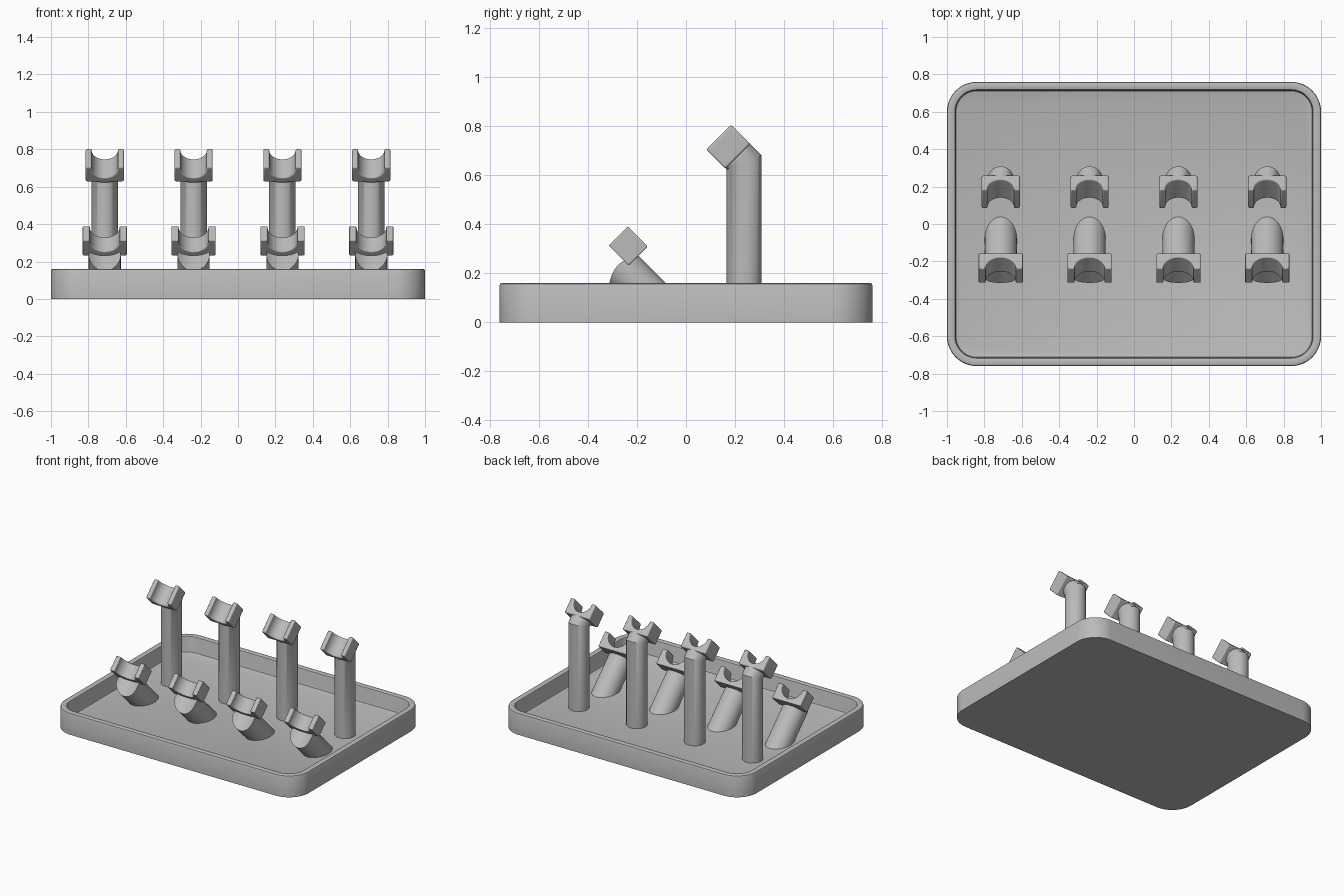
import bpy, bmesh, math
from mathutils import Matrix, Vector

cube = bpy.data.objects.get("Cube")
if cube:
    bpy.data.objects.remove(cube, do_unlink=True)

GREY = (0.5, 0.5, 0.5, 1)
mat = bpy.data.materials.new("plain grey")
mat.use_nodes = True
mat.diffuse_color = GREY
mat.node_tree.nodes["Principled BSDF"].inputs["Base Color"].default_value = GREY

ROOT2 = math.sqrt(2)
FLOOR = 0.04


def finish(name, bm, bevel=0):
    """Turn a bmesh into a named, smooth-shaded object."""
    bmesh.ops.recalc_face_normals(bm, faces=bm.faces)
    mesh = bpy.data.meshes.new(name)
    bm.to_mesh(mesh)
    bm.free()
    mesh.materials.append(mat)
    obj = bpy.data.objects.new(name, mesh)
    bpy.context.collection.objects.link(obj)
    bpy.ops.object.select_all(action='DESELECT')
    obj.select_set(True)
    bpy.context.view_layer.objects.active = obj
    bpy.ops.object.shade_smooth_by_angle(angle=math.radians(35))
    if bevel:
        mod = obj.modifiers.new("soft edges", 'BEVEL')
        mod.width = bevel
        mod.segments = 3
        mod.limit_method = 'ANGLE'
        mod.angle_limit = math.radians(40)
    return obj


def bridge(bm, lower, upper):
    n = len(lower)
    for i in range(n):
        j = (i + 1) % n
        bm.faces.new((lower[i], lower[j], upper[j], upper[i]))


def tray():
    """Rounded tray: one outline lofted up the wall, over the rim and down."""
    bm = bmesh.new()
    half_x, half_y, radius, steps = 1.0, 0.76, 0.16, 12
    profile = [(0, 0), (0, 0.15), (0.003, 0.157), (0.01, 0.16),
               (0.036, 0.16), (0.042, 0.157), (0.045, 0.15),
               (0.045, 0.05), (0.048, 0.043), (0.055, FLOOR)]
    rings = []
    for inset, z in profile:
        ring = []
        for corner, (sx, sy) in enumerate([(1, 1), (-1, 1), (-1, -1), (1, -1)]):
            for k in range(steps + 1):
                a = (corner + k / steps) * math.pi / 2
                ring.append(bm.verts.new((
                    sx * (half_x - radius) + (radius - inset) * math.cos(a),
                    sy * (half_y - radius) + (radius - inset) * math.sin(a), z)))
        rings.append(ring)
    for lower, upper in zip(rings, rings[1:]):
        bridge(bm, lower, upper)
    bm.faces.new(rings[0])
    bm.faces.new(rings[-1])
    finish("tray", bm)


def post(name, x0, radius, stations, n=48):
    """Round post lofted through stations that map (across, along) to (y, z)."""
    bm = bmesh.new()
    rings = []
    for station in stations:
        ring = []
        for i in range(n):
            a = math.tau * i / n
            x, s = radius * math.cos(a), radius * math.sin(a)
            ring.append(bm.verts.new((x0 + x, *station(x, s))))
        rings.append(ring)
    for lower, upper in zip(rings, rings[1:]):
        bridge(bm, lower, upper)
    # End caps made of strips, so a curved end stays clean
    for ring in (rings[0], rings[-1]):
        for i in range(n // 2):
            strip = dict.fromkeys((ring[i], ring[i + 1], ring[-i - 1], ring[-i]))
            bm.faces.new(list(strip))
    finish(name, bm)


def saddle(name, location, half_width, depth, length, groove, drop):
    """Block with a half-round groove, tipped forward by 45 degrees."""
    bm = bmesh.new()
    steps = 24
    outline = [(-half_width, 0), (half_width, 0), (half_width, depth), (groove, depth)]
    for k in range(steps + 1):
        a = -math.pi * k / steps
        outline.append((groove * math.cos(a), depth - drop + groove * math.sin(a)))
    outline += [(-groove, depth), (-half_width, depth)]
    face = bm.faces.new([bm.verts.new((x, -length / 2, u)) for x, u in outline])
    out = bmesh.ops.extrude_face_region(bm, geom=[face])
    moved = [v for v in out["geom"] if isinstance(v, bmesh.types.BMVert)]
    bmesh.ops.translate(bm, verts=moved, vec=(0, length, 0))
    obj = finish(name, bm, bevel=0.008)
    obj.matrix_world = (Matrix.Translation(Vector(location))
                        @ Matrix.Rotation(math.radians(45), 4, 'X'))


def tilted(q, u):
    """Coordinates along the 45 degree axes, as (y, z)."""
    return (q - u) / ROOT2, (q + u) / ROOT2


# Rear posts: upright with a mitred elbow
REAR_Y, ELBOW_Z = 0.237, 0.651
REAR_Q = (REAR_Y + ELBOW_Z) / ROOT2
rear_stations = [
    lambda x, s: (REAR_Y + s, FLOOR - 0.01),
    lambda x, s: (REAR_Y + s, ELBOW_Z + s * math.tan(math.pi / 8)),
    lambda x, s: tilted(REAR_Q + s, 0.345),
]

# Front posts: leaning forward, with a hollowed upper end
FRONT_Q, HOLLOW = -0.031, 0.13
front_stations = [
    lambda x, s: tilted(FRONT_Q + s, ROOT2 * (FLOOR - 0.01) - FRONT_Q - s),
    lambda x, s: tilted(FRONT_Q + s, 0.328 + HOLLOW - math.sqrt(HOLLOW ** 2 - x * x)),
]

tray()
for i in range(4):
    x = (i - 1.5) * 0.475
    post(f"rear_post_{i + 1}", x, 0.071, rear_stations)
    saddle(f"rear_saddle_{i + 1}", (x, 0.211, 0.676), 0.102, 0.11, 0.143, 0.07, 0.008)
    post(f"front_post_{i + 1}", x, 0.086, front_stations)
    saddle(f"front_saddle_{i + 1}", (x, -0.195, 0.27), 0.118, 0.115, 0.11, 0.08, 0.005)
